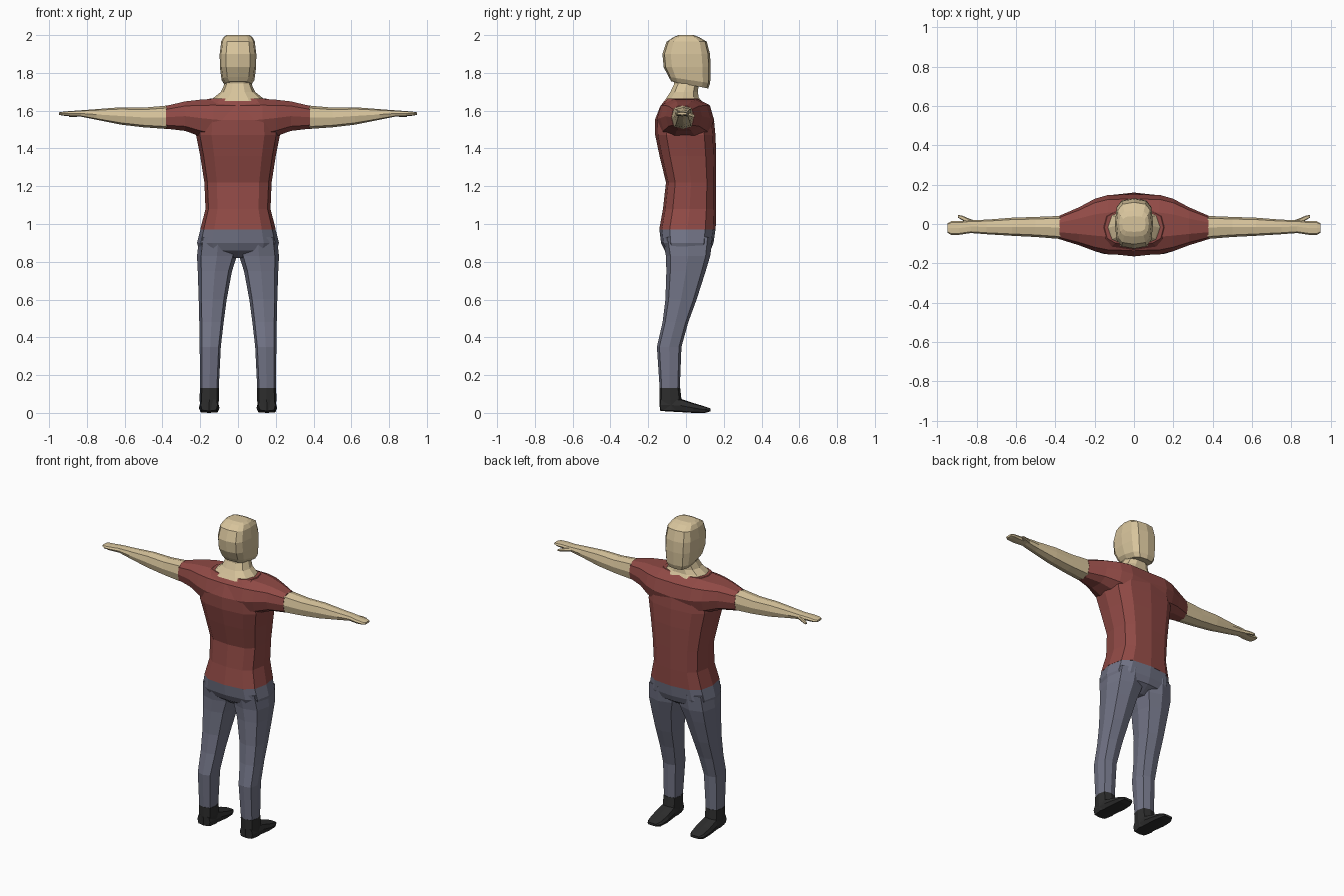
import bpy, bmesh, math


def material(name, rgb):
    m = bpy.data.materials.new(name)
    m.diffuse_color = (*rgb, 1)
    return m


SKIN = material("skin", (0.68, 0.55, 0.33))
SHIRT = material("red shirt", (0.28, 0.068, 0.06))
TROUSERS = material("grey trousers", (0.165, 0.172, 0.235))
SHOE = material("dark shoe", (0.026, 0.026, 0.026))


def loft(name, mat, axis, rings, n=8, power=3.0, mirror=False):
    """Skin rounded-box sections (t, a0, a1, b0, b1[, tilt]) along an axis.
    a, b are x, y for axis z; y, z for axis x; x, z for axis y."""
    bm = bmesh.new()
    loops = []
    for t, a0, a1, b0, b1, *tilt in rings:
        slope = tilt[0] if tilt else 0
        loop = []
        for i in range(n):
            ang = 2 * math.pi * i / n
            c, s = math.cos(ang), math.sin(ang)
            u = math.copysign(abs(c) ** (2 / power), c)
            v = math.copysign(abs(s) ** (2 / power), s)
            a = (a0 + a1) / 2 + u * (a1 - a0) / 2
            b = (b0 + b1) / 2 + v * (b1 - b0) / 2
            w = t + slope * b
            co = {"z": (a, b, w), "x": (w, a, b), "y": (a, w, b)}[axis]
            loop.append(bm.verts.new(co))
        loops.append(loop)
    for lo, hi in zip(loops, loops[1:]):
        for i in range(n):
            j = (i + 1) % n
            bm.faces.new((lo[i], lo[j], hi[j], hi[i]))
    bm.faces.new(loops[0][::-1])
    bm.faces.new(loops[-1])
    bmesh.ops.recalc_face_normals(bm, faces=bm.faces)
    mesh = bpy.data.meshes.new(name)
    bm.to_mesh(mesh)
    bm.free()
    mesh.materials.append(mat)
    ob = bpy.data.objects.new(name, mesh)
    bpy.context.collection.objects.link(ob)
    if mirror:
        ob.modifiers.new("mirror", "MIRROR").use_mirror_merge = False
    return ob


def centred(rows):
    """Rows (z, half width, back, front[, tilt]) as sections about x = 0."""
    return [(z, -w, w, *rest) for z, w, *rest in rows]


# Shirt body
loft("shirt_body", SHIRT, "z", centred([
    (0.97, 0.200, -0.142, 0.157),
    (1.08, 0.172, -0.122, 0.160),
    (1.22, 0.178, -0.106, 0.160),
    (1.36, 0.200, -0.140, 0.160),
    (1.47, 0.222, -0.163, 0.156),
    (1.55, 0.215, -0.165, 0.148),
    (1.62, 0.200, -0.138, 0.115),
    (1.665, 0.150, -0.105, 0.070)]), n=12)

# Shoulders and sleeves, one piece from cuff to cuff
half = [(0.00, -0.158, 0.150, 1.42, 1.668),
        (0.13, -0.155, 0.148, 1.44, 1.667),
        (0.20, -0.138, 0.128, 1.46, 1.662),
        (0.28, -0.108, 0.085, 1.49, 1.652),
        (0.38, -0.077, 0.042, 1.502, 1.628)]
loft("shirt_sleeves", SHIRT, "x",
     [(-r[0], *r[1:]) for r in half[:0:-1]] + half, n=10, power=2.6)

# Neck spreading onto the shoulders
loft("neck", SKIN, "z", centred([
    (1.65, 0.150, -0.120, 0.085),
    (1.672, 0.125, -0.104, 0.070),
    (1.70, 0.090, -0.085, 0.066),
    (1.74, 0.072, -0.066, 0.070),
    (1.80, 0.070, -0.066, 0.075)]), n=10, power=2.5)

# Head with a sloping jaw line
loft("head", SKIN, "z", centred([
    (1.740, 0.070, -0.078, 0.118, -0.19),
    (1.765, 0.087, -0.092, 0.128, -0.15),
    (1.830, 0.096, -0.118, 0.131),
    (1.900, 0.097, -0.125, 0.127),
    (1.965, 0.089, -0.103, 0.110),
    (1.990, 0.076, -0.065, 0.068),
    (2.000, 0.060, -0.040, 0.040)]), n=12, power=3.2)

# Bare arms ending in flat hands
loft("arm", SKIN, "x", [
    (0.375, -0.076, 0.041, 1.503, 1.627),
    (0.50, -0.066, 0.036, 1.512, 1.616),
    (0.62, -0.060, 0.032, 1.526, 1.618),
    (0.75, -0.052, 0.022, 1.552, 1.608),
    (0.83, -0.046, 0.020, 1.568, 1.602),
    (0.89, -0.055, 0.014, 1.570, 1.598),
    (0.93, -0.056, 0.014, 1.574, 1.594),
    (0.948, -0.045, 0.004, 1.578, 1.591)], mirror=True)
loft("thumb", SKIN, "x", [
    (0.80, -0.015, 0.014, 1.572, 1.598),
    (0.84, 0.000, 0.028, 1.568, 1.590),
    (0.875, 0.020, 0.043, 1.565, 1.583),
    (0.895, 0.032, 0.046, 1.566, 1.577)], n=6, mirror=True)

# Trousers: hips and two legs
loft("hips", TROUSERS, "z", centred([
    (0.82, 0.090, -0.060, 0.070),
    (0.86, 0.205, -0.112, 0.130),
    (0.90, 0.217, -0.132, 0.146),
    (0.97, 0.199, -0.141, 0.156)]), n=12)
loft("trouser_leg", TROUSERS, "z", [
    (0.125, 0.102, 0.200, -0.139, -0.033),
    (0.35, 0.091, 0.203, -0.154, -0.024),
    (0.48, 0.076, 0.205, -0.124, 0.012),
    (0.60, 0.060, 0.208, -0.109, 0.056),
    (0.75, 0.032, 0.213, -0.104, 0.104),
    (0.83, 0.006, 0.217, -0.106, 0.128),
    (0.93, 0.002, 0.206, -0.125, 0.142)], mirror=True)

# Shoes: ankle cuff and pointed foot
loft("shoe_ankle", SHOE, "z", [
    (0.012, 0.106, 0.200, -0.138, -0.012),
    (0.07, 0.101, 0.203, -0.141, -0.024),
    (0.133, 0.100, 0.202, -0.141, -0.031)], mirror=True)
loft("shoe_foot", SHOE, "y", [
    (-0.135, 0.108, 0.198, 0.010, 0.075),
    (-0.03, 0.101, 0.204, 0.004, 0.075),
    (0.04, 0.098, 0.207, 0.000, 0.052),
    (0.10, 0.104, 0.203, 0.000, 0.034),
    (0.130, 0.122, 0.186, 0.008, 0.024)], power=4, mirror=True)
